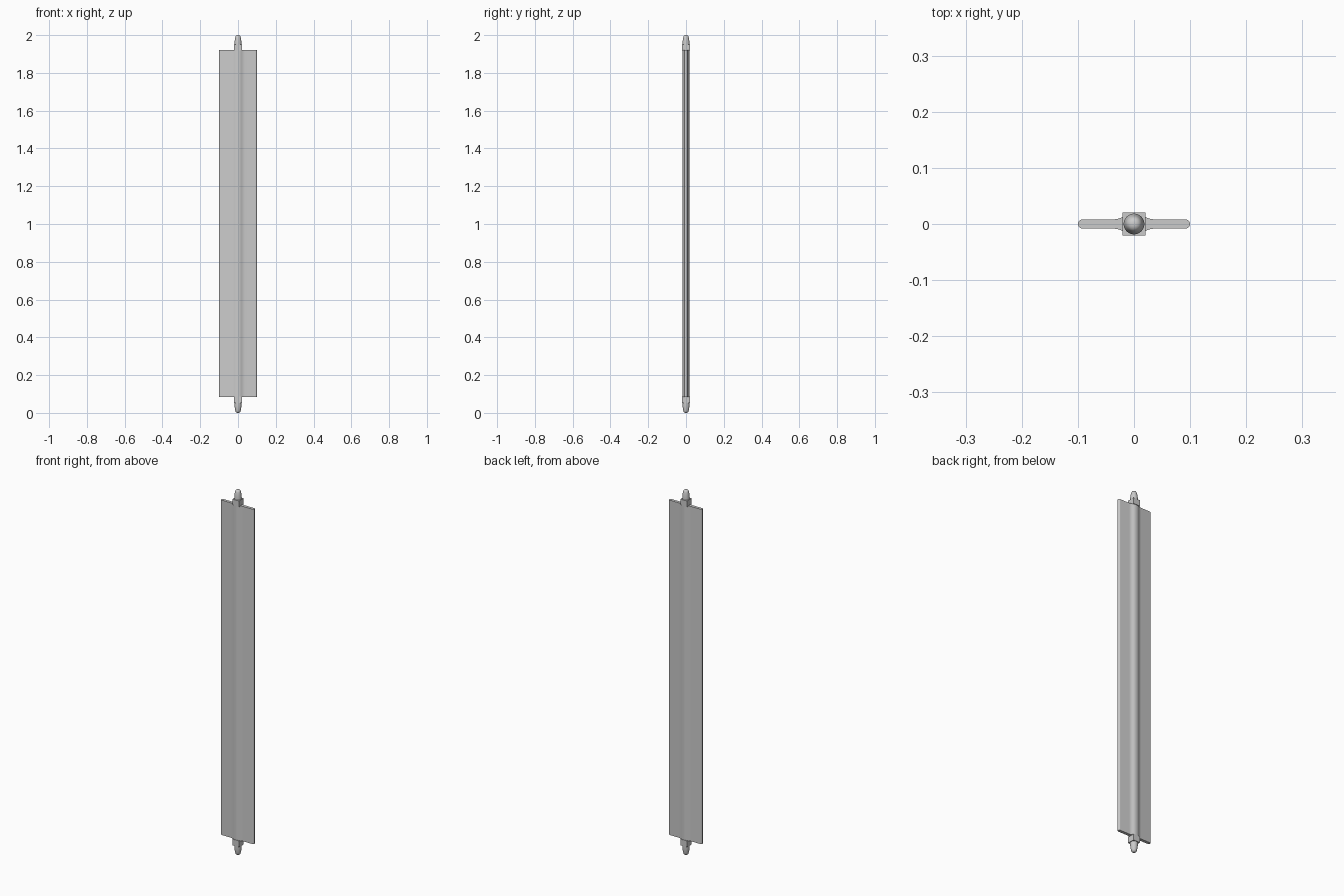
import bpy, bmesh, math

cube = bpy.data.objects.get("Cube")
if cube:
    bpy.data.objects.remove(cube, do_unlink=True)

grey = bpy.data.materials.new("satin_grey")
grey.use_nodes = True
colour = (0.6, 0.6, 0.6, 1)
grey.diffuse_color = colour
grey.node_tree.nodes["Principled BSDF"].inputs["Base Color"].default_value = colour


def make_object(name, bm, angle=35):
    bmesh.ops.recalc_face_normals(bm, faces=bm.faces)
    mesh = bpy.data.meshes.new(name)
    bm.to_mesh(mesh)
    bm.free()
    mesh.materials.append(grey)
    obj = bpy.data.objects.new(name, mesh)
    bpy.context.collection.objects.link(obj)
    bpy.ops.object.select_all(action="DESELECT")
    obj.select_set(True)
    bpy.context.view_layer.objects.active = obj
    bpy.ops.object.shade_smooth_by_angle(angle=math.radians(angle))
    return obj


def loft(bm, rings):
    """Skin a list of (points, z) rings and cap both ends."""
    rows = [[bm.verts.new((x, y, z)) for x, y in pts] for pts, z in rings]
    for a, b in zip(rows, rows[1:]):
        for i in range(len(a)):
            j = (i + 1) % len(a)
            bm.faces.new((a[i], a[j], b[j], b[i]))
    bm.faces.new(rows[0])
    bm.faces.new(rows[-1])


def circle(r, n=32):
    return [(r * math.cos(2 * math.pi * i / n), r * math.sin(2 * math.pi * i / n))
            for i in range(n)]


# Slat: thin blade with rounded edges and a swollen round spine
BOTTOM, TOP = 0.085, 1.92
T = 0.008
quarter = [(0.1 - T + T * math.cos(a * math.pi / 12), T * math.sin(a * math.pi / 12))
           for a in range(7)]
quarter += [(0.037, T), (0.030, 0.009), (0.023, 0.0112), (0.017, 0.0145),
            (0.012, 0.0168), (0.006, 0.0182), (0, 0.0186)]
half = quarter + [(-x, y) for x, y in quarter[-2::-1]]
outline = half + [(x, -y) for x, y in half[-2:0:-1]]
bm = bmesh.new()
loft(bm, [(outline, BOTTOM), (outline, TOP)])
make_object("slat", bm)

# Pivot pins: square collar, round tapering shank and domed tip at each end
S = 0.0205
square = [(-S, -S), (S, -S), (S, S), (-S, S)]
profile = [(0.0185, 0.025), (0.0185, 0.043), (0.0165, 0.058), (0.0145, 0.068),
           (0.0125, 0.074), (0.009, 0.078), (0.004, 0.08)]
for side, base, sign in (("top", TOP, 1), ("bottom", BOTTOM, -1)):
    scale = (2 - TOP) / 0.08 if sign > 0 else BOTTOM / 0.08
    bm = bmesh.new()
    loft(bm, [(square, base - sign * 0.002), (square, base + sign * 0.03 * scale)])
    make_object(side + "_collar", bm)
    bm = bmesh.new()
    loft(bm, [(circle(r), base + sign * h * scale) for r, h in profile])
    make_object(side + "_pin", bm, 50)
